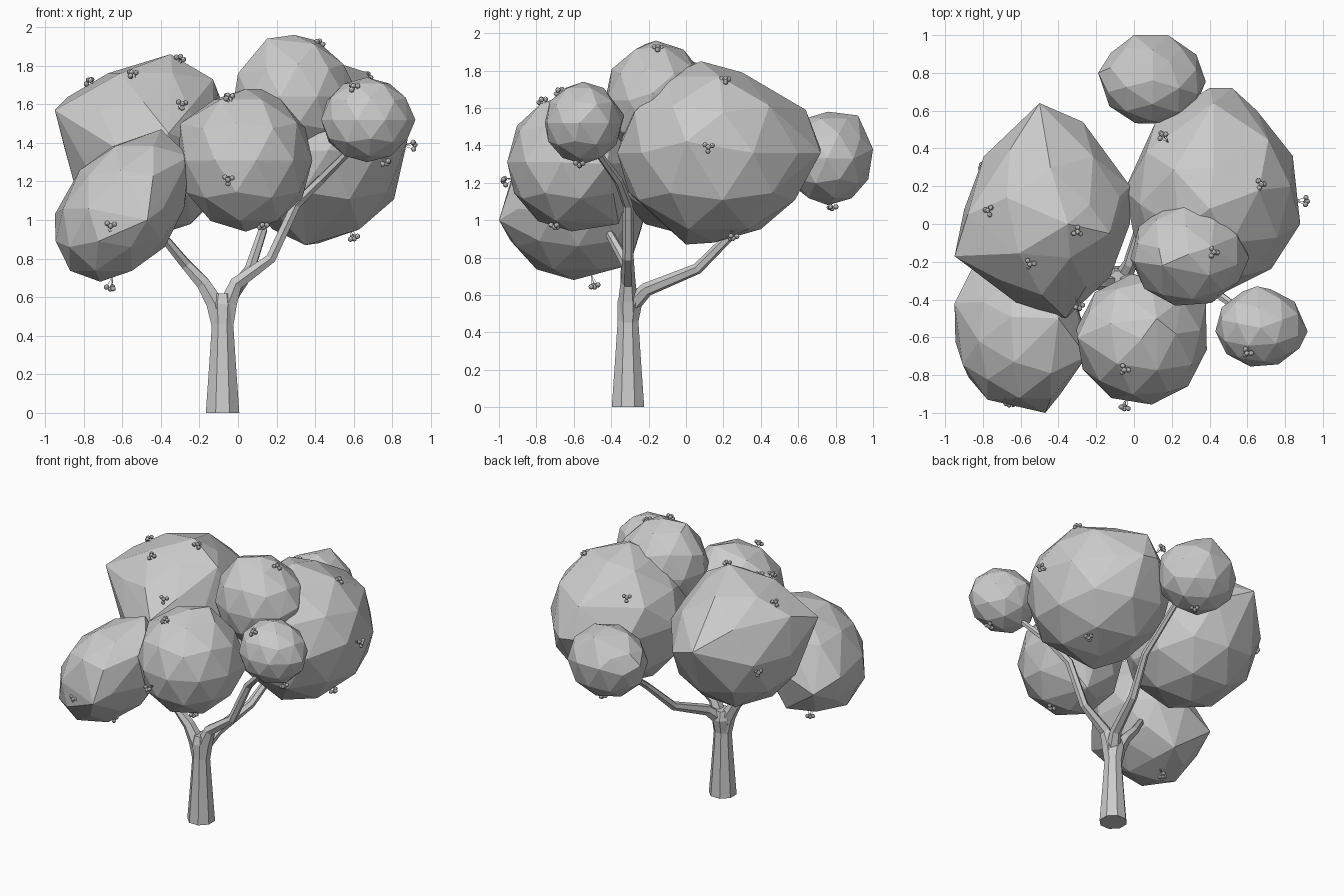
import bpy, bmesh, math, random
from mathutils import Vector, Matrix

if "Cube" in bpy.data.objects:
    bpy.data.objects.remove(bpy.data.objects["Cube"], do_unlink=True)

random.seed(4)

grey = bpy.data.materials.new("plain_grey")
grey.use_nodes = True
grey.diffuse_color = (0.6, 0.6, 0.6, 1)
grey.node_tree.nodes["Principled BSDF"].inputs["Base Color"].default_value = grey.diffuse_color


def cm(*values):
    """Hundredths of a unit to a vector."""
    return Vector(values) / 100


def finish(bm, name):
    bmesh.ops.recalc_face_normals(bm, faces=bm.faces)
    mesh = bpy.data.meshes.new(name)
    bm.to_mesh(mesh)
    bm.free()
    mesh.materials.append(grey)
    obj = bpy.data.objects.new(name, mesh)
    bpy.context.scene.collection.objects.link(obj)


def add_tube(bm, points, radii, sides):
    """Sweep a polygon ring along a path with a radius at each point."""
    rings = []
    last = len(points) - 1
    for i, (point, radius) in enumerate(zip(points, radii)):
        along = points[min(i + 1, last)] - points[max(i - 1, 0)]
        turn = Vector((0, 0, 1)).rotation_difference(along)
        ring = []
        for k in range(sides):
            angle = math.tau * (k + 0.5) / sides
            corner = Vector((math.cos(angle), math.sin(angle), 0)) * radius
            ring.append(bm.verts.new(point + turn @ corner))
        rings.append(ring)
    for low, high in zip(rings, rings[1:]):
        for k in range(sides):
            n = (k + 1) % sides
            bm.faces.new((low[k], low[n], high[n], high[k]))
    bm.faces.new(rings[0][::-1])
    bm.faces.new(rings[-1])


def limb(name, sides, *stations):
    """Trunk or branch from stations of x, y, z and radius."""
    bm = bmesh.new()
    points = [cm(*station[:3]) for station in stations]
    radii = [station[3] / 100 for station in stations]
    add_tube(bm, points, radii, sides)
    finish(bm, name)


def berry_cluster(name, place, centre):
    """Little berries on thin stalks, facing away from the foliage."""
    bm = bmesh.new()
    out = (place - centre).normalized()
    turn = out.to_track_quat('Z', 'Y')
    offsets = [cm(0, 0, 0.8)]
    for k in range(3):
        offsets.append(Matrix.Rotation(math.tau * k / 3 + 0.4, 3, 'Z') @ cm(2.2, 0, 0))
    for offset in offsets:
        tip = place + turn @ offset
        bmesh.ops.create_icosphere(bm, subdivisions=2, radius=0.014,
                                   matrix=Matrix.Translation(tip))
        add_tube(bm, [tip, place - out * 0.06], [0.0015, 0.0015], 4)
    finish(bm, name)


def foliage(name, centre, size, peaks, berries, lean=0):
    """Faceted ellipsoid, leaning in x, whose nearest corners are pulled out to the peaks."""
    bm = bmesh.new()
    bmesh.ops.create_icosphere(bm, subdivisions=2, radius=1)
    spin = Matrix.Rotation(random.uniform(0, 1), 3, 'Z')
    for vert in bm.verts:
        offset = (spin @ vert.co) * size
        offset.x += lean * offset.z
        vert.co = centre + offset
    free = list(bm.verts)
    for peak in peaks:
        target = cm(*peak)
        nearest = min(free, key=lambda vert: (vert.co - target).length)
        nearest.co = target
        free.remove(nearest)
    # rebuild as a clean convex shell
    corners = [vert.co.copy() for vert in bm.verts]
    bm.clear()
    for corner in corners:
        bm.verts.new(corner)
    hull = bmesh.ops.convex_hull(bm, input=bm.verts)
    loose = {item for item in hull["geom_interior"] + hull["geom_unused"]
             if isinstance(item, bmesh.types.BMVert)}
    bmesh.ops.delete(bm, geom=list(loose), context='VERTS')
    finish(bm, name)
    for i, place in enumerate(berries):
        berry_cluster(f"{name}_berries_{i + 1}", cm(*place), centre)


# Elementwise product lets a direction be scaled by the half sizes
def scaled(direction, size):
    return Vector(a * b for a, b in zip(direction, size))


# Trunk and branches, all growing out of one fork
limb("trunk", 8,
     (-8, -31, 0, 9.4), (-8, -31, 25, 7.5), (-8, -31, 46, 6), (-8, -30, 56, 7.2), (-8, -30, 62, 5.5))
limb("left_side_branch", 6,
     (-7, -31, 44, 5), (-5, -31, 57, 5.2), (-1, -31, 67, 4), (17, -31, 80, 3),
     (30, -31, 108, 2.8), (43, -36, 121, 2.4), (62, -50, 140, 1.8))
limb("right_side_branch", 6,
     (-9, -31, 44, 5), (-12, -31, 57, 5.2), (-18, -31, 67, 4), (-27, -32, 77, 3), (-46, -45, 100, 2))
limb("rear_branch", 6,
     (-7, -30, 54, 5), (-2, -21, 63, 3.8), (6, 6, 74, 3), (13, 27, 95, 2.4), (13, 62, 122, 1.8))

# Foliage masses with their pulled-out corners and berries
foliage("rear_right_foliage", centre=cm(-46, 4, 137), size=cm(44, 49, 46),
        peaks=[(-95, -17, 157), (-50, 64, 150), (-27, 54, 140), (-36, -50, 145),
               (-35, 0, 186), (-2, 20, 145), (-88, 5, 164), (-13, -5, 173)],
        berries=[(-77, 7, 172), (-55, -21, 176), (-30, -4, 184), (-29, -44, 160), (-80, 31, 131)])
foliage("rear_left_foliage", centre=cm(42, 15, 136), size=cm(46, 52, 48),
        peaks=[(52, 72, 136), (40, 72, 138), (42, 64, 159), (88, 0, 142),
               (40, 8, 185), (42, 30, 179), (35, 0, 87), (-5, 18, 140)],
        berries=[(67, 21, 175), (91, 12, 139), (60, 25, 91), (15, 47, 166)])
foliage("top_foliage", centre=cm(29, -16, 164), size=cm(31, 28, 32),
        peaks=[(61, -18, 168), (0, -20, 176), (15, -22, 194), (41, -12, 193)],
        berries=[(42, -15, 192)])
foliage("front_foliage", centre=cm(4, -61, 131), size=cm(35, 35, 37),
        peaks=[(38, -42, 130), (-30, -60, 150), (12, -50, 168), (10, -36, 98)],
        berries=[(-5, -77, 164), (-5, -97, 121), (13, -70, 97)])
foliage("front_right_foliage", centre=cm(-60, -60, 106), size=cm(33, 39, 38), lean=0.3,
        peaks=[(-40, -50, 147), (-95, -42, 103), (-47, -100, 100), (-25, -70, 133),
               (-86, -24, 95), (-60, -30, 76)],
        berries=[(-66, -95, 97), (-66, -49, 65)])
foliage("side_left_foliage", centre=cm(67, -55, 152), size=cm(24, 21, 22),
        peaks=[(92, -57, 152), (65, -33, 156)],
        berries=[(60, -68, 169), (77, -57, 130)])
foliage("back_foliage", centre=cm(10, 76, 133), size=cm(28, 24, 25),
        peaks=[(18, 100, 138), (0, 100, 138), (-19, 80, 138), (10, 92, 156)],
        berries=[(13, 78, 107)])
